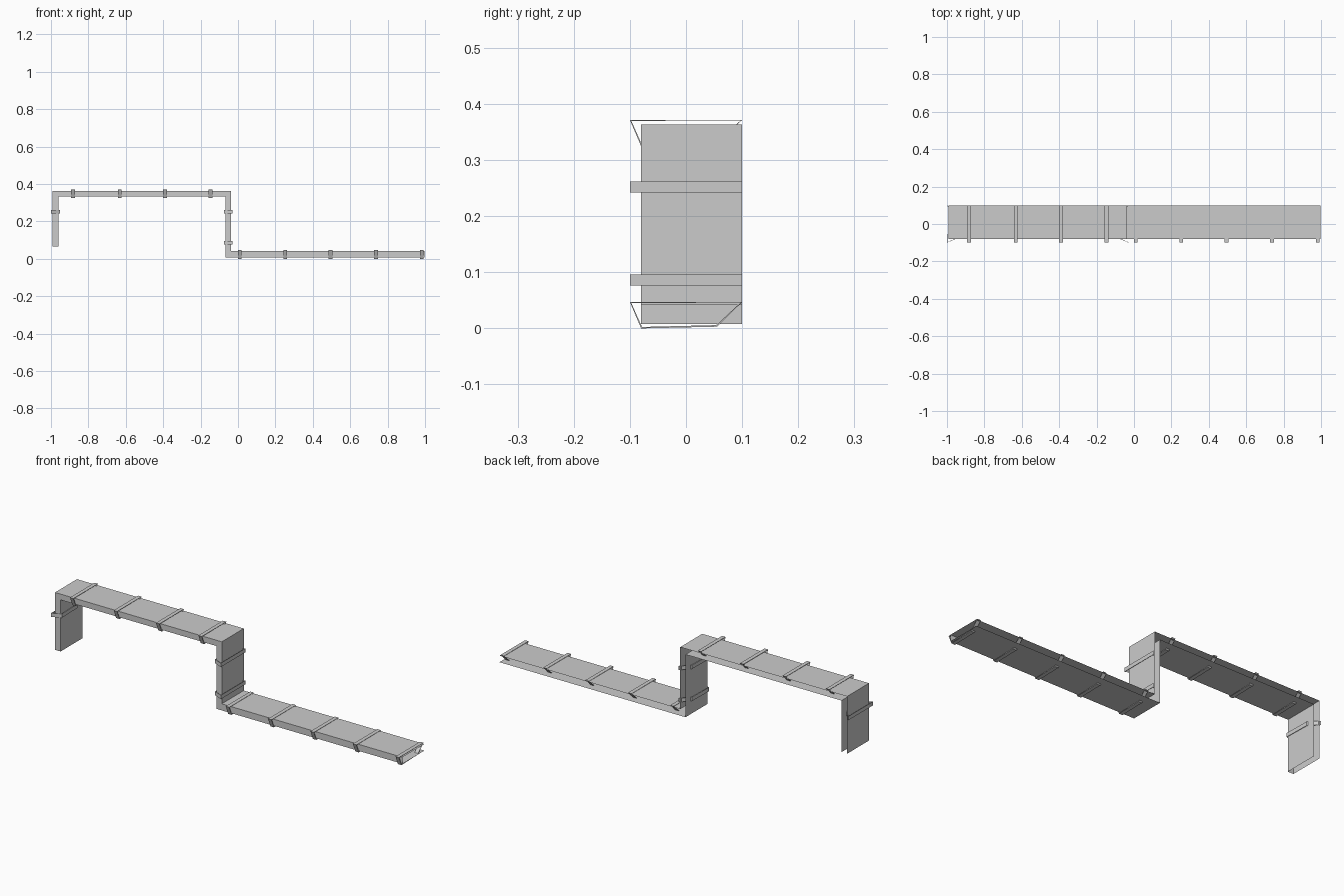
import bpy, bmesh

if "Cube" in bpy.data.objects:
    bpy.data.objects.remove(bpy.data.objects["Cube"])

Y0, Y1 = -0.08, 0.10      # front wall and open rear edge


def new_object(name, bm):
    bmesh.ops.recalc_face_normals(bm, faces=bm.faces)
    me = bpy.data.meshes.new(name)
    bm.to_mesh(me)
    bm.free()
    ob = bpy.data.objects.new(name, me)
    bpy.context.collection.objects.link(ob)
    return ob


# Stepped sheet channel: outer plate, front wall, inner plate, open at the back
outer = [(-0.992, 0.066), (-0.992, 0.363), (-0.037, 0.363), (-0.037, 0.042), (0.998, 0.042)]
inner = [(-0.960, 0.066), (-0.960, 0.333), (-0.067, 0.333), (-0.067, 0.008), (0.998, 0.008)]
bm = bmesh.new()
sections = []
for (ax, az), (bx, bz) in zip(outer, inner):
    pts = [(ax, Y1, az), (ax, Y0, az), (bx, Y0, bz), (bx, Y1, bz)]
    sections.append([bm.verts.new(p) for p in pts])
for s, t in zip(sections, sections[1:]):
    for i in range(3):
        bm.faces.new((s[i], s[i + 1], t[i + 1], t[i]))
new_object("stepped_channel", bm)

# Clamp bands: closed four-sided straps, (y, offset towards the outer plate)
H = 0.0235
profile = [(-0.10, H), (0.10, H), (0.055, -H + 0.003), (-0.08, -H)]


def clamp(name, centre, along, normal, width=0.02):
    cx, cz = centre
    bm = bmesh.new()
    rings = []
    for side in (-width / 2, width / 2):
        rings.append([bm.verts.new((cx + along[0] * side + normal[0] * n, y,
                                    cz + along[1] * side + normal[1] * n))
                      for y, n in profile])
    a, b = rings
    for i in range(4):
        j = (i + 1) % 4
        bm.faces.new((a[i], a[j], b[j], b[i]))
    ob = new_object(name, bm)
    mod = ob.modifiers.new("thickness", 'SOLIDIFY')
    mod.thickness = 0.003
    mod.offset = -1


for i, x in enumerate((-0.882, -0.632, -0.39, -0.147)):
    clamp(f"upper_clamp_{i}", (x, 0.348), (1, 0), (0, 1))
for i, x in enumerate((0.01, 0.252, 0.495, 0.738, 0.982)):
    clamp(f"lower_clamp_{i}", (x, 0.0235), (1, 0), (0, 1))
for i, z in enumerate((0.252, 0.086)):
    clamp(f"riser_clamp_{i}", (-0.052, z), (0, 1), (1, 0))
clamp("leg_clamp", (-0.9765, 0.252), (0, 1), (-1, 0))
